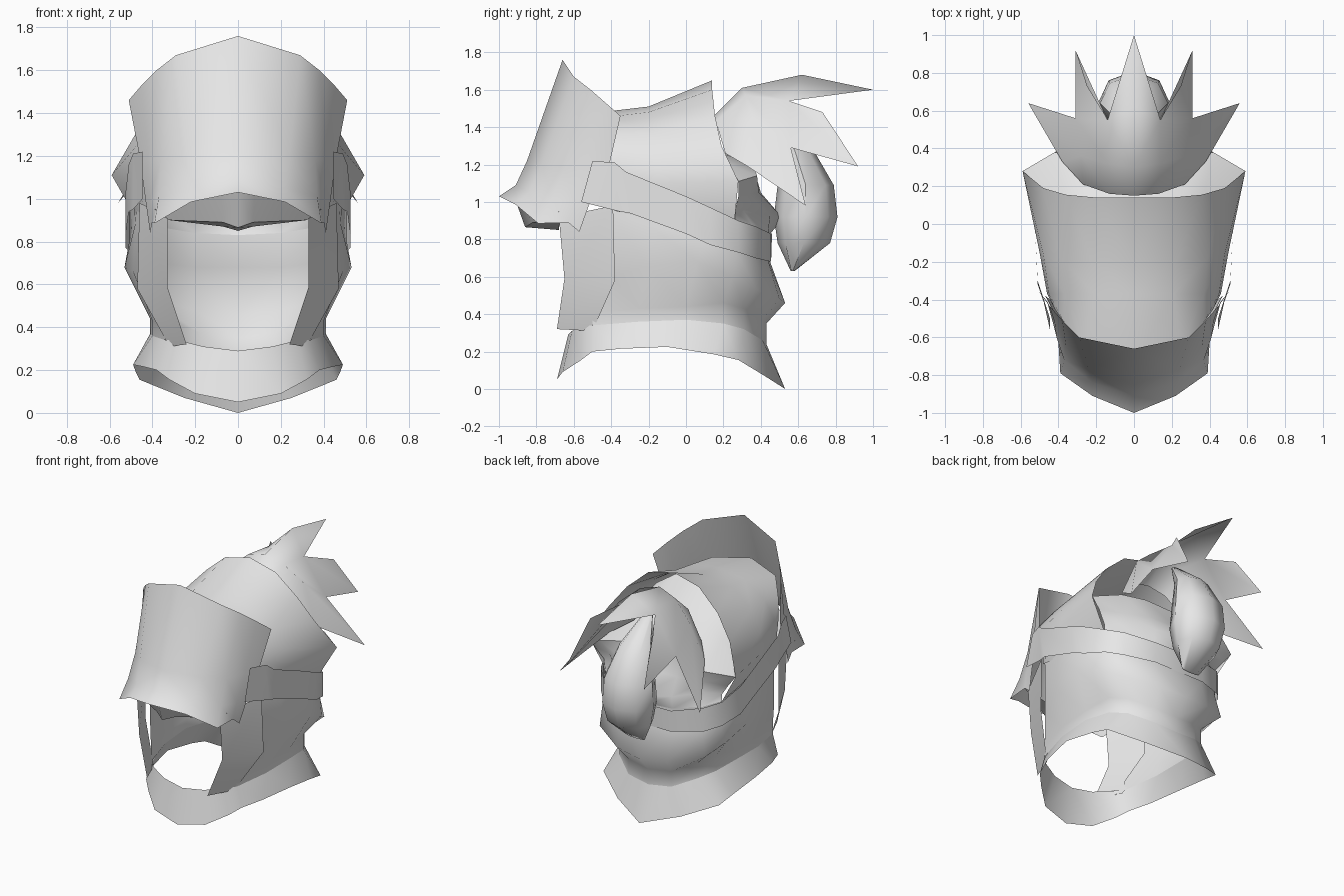
import bpy
import bmesh
from math import cos, sin, pi, radians
from mathutils import Vector

# Remove the default cube
cube = bpy.data.objects.get("Cube")
if cube:
    bpy.data.objects.remove(cube, do_unlink=True)

# One plain grey for the whole helmet
GREY = (.8, .8, .8, 1)
grey = bpy.data.materials.new("plain_grey")
grey.use_nodes = True
grey.diffuse_color = GREY
shader = next(n for n in grey.node_tree.nodes if n.type == 'BSDF_PRINCIPLED')
shader.inputs["Base Color"].default_value = GREY


def finish(name, bm, centre, mirrored=True, angle=50):
    """Mirror the half mesh, turn its faces outward and make a smooth object."""
    if mirrored:
        geometry = bm.verts[:] + bm.edges[:] + bm.faces[:]
        bmesh.ops.mirror(bm, geom=geometry, merge_dist=.001, axis='X')
        bmesh.ops.remove_doubles(bm, verts=bm.verts[:], dist=.001)
    bmesh.ops.recalc_face_normals(bm, faces=bm.faces[:])
    middle = Vector(centre)
    facing = sum(f.normal.dot(f.calc_center_median() - middle) * f.calc_area()
                 for f in bm.faces)
    if facing < 0:
        bmesh.ops.reverse_faces(bm, faces=bm.faces[:])
    mesh = bpy.data.meshes.new(name)
    bm.to_mesh(mesh)
    bm.free()
    mesh.materials.append(grey)
    obj = bpy.data.objects.new(name, mesh)
    bpy.context.collection.objects.link(obj)
    bpy.ops.object.select_all(action='DESELECT')
    obj.select_set(True)
    bpy.context.view_layer.objects.active = obj
    bpy.ops.object.shade_smooth_by_angle(angle=radians(angle))
    return obj


def sheet(name, rows, centre=(0, 0, .8), angle=50):
    """Join rows of points, given for the left half, into a mirrored sheet."""
    bm = bmesh.new()
    grid = [[bm.verts.new(point) for point in row] for row in rows]
    for upper, lower in zip(grid, grid[1:]):
        for i in range(len(upper) - 1):
            bm.faces.new((upper[i], upper[i + 1], lower[i + 1], lower[i]))
    return finish(name, bm, centre, angle=angle)


def panels(name, points, faces, centre=(0, 0, .8), angle=50):
    """Build a mirrored sheet from lettered points and faces spelled in letters."""
    bm = bmesh.new()
    verts = {letter: bm.verts.new(point) for letter, point in points.items()}
    for face in faces.split():
        bm.faces.new([verts[letter] for letter in face])
    return finish(name, bm, centre, angle=angle)


# Raised visor: top edge, middle, crease and flared lip
sheet("visor", [
    [(0, -.66, 1.76), (.29, -.6, 1.67), (.38, -.51, 1.6),
     (.45, -.43, 1.53), (.51, -.35, 1.46)],
    [(0, -.85, 1.22), (.24, -.77, 1.2), (.36, -.65, 1.18),
     (.42, -.52, 1.18), (.46, -.41, 1.2)],
    [(0, -.91, 1.09), (.22, -.84, 1.05), (.37, -.72, 1.01),
     (.41, -.6, 1), (.43, -.52, .98)],
    [(0, -1, 1.03), (.22, -.91, .985), (.39, -.79, .885),
     (.4, -.63, .89), (.41, -.57, .84)],
])

# Brow with a small nose point under the visor lip
sheet("brow", [
    [(0, -.93, 1.06), (.08, -.91, 1.05), (.39, -.68, .95)],
    [(0, -.86, .865), (.07, -.82, .89), (.32, -.68, .9)],
    [(0, -.68, .85), (.07, -.68, .87), (.32, -.66, .9)],
])

# Crown of the hood, as arches from the front to the open flared rim
sheet("hood_crown", [
    [(0, -.74, 1.42), (.25, -.66, 1.39), (.37, -.52, 1.32),
     (.42, -.45, 1.2), (.42, -.42, 1.08), (.42, -.42, .97)],
    [(0, -.37, 1.49), (.21, -.37, 1.46), (.37, -.37, 1.36),
     (.45, -.37, 1.22), (.46, -.37, 1.1), (.44, -.37, .95)],
    [(0, -.2, 1.51), (.22, -.2, 1.48), (.39, -.18, 1.37),
     (.48, -.16, 1.24), (.5, -.15, 1.1), (.48, -.15, .9)],
    [(0, .14, 1.65), (.2, .14, 1.6), (.36, .155, 1.46),
     (.48, .19, 1.3), (.59, .28, 1.11), (.47, .26, .9)],
])

# Skull cap inside the hood, running forward from the nape
nape_top = [(.59, .28, 1.11), (.42, .38, 1.14), (.2, .36, 1.19), (0, .34, 1.2)]
sheet("inner_cap", [
    nape_top,
    [(.5, .1, 1.16), (.36, .1, 1.25), (.2, .08, 1.31), (0, .06, 1.33)],
    [(.48, -.2, 1.2), (.37, -.2, 1.35), (.21, -.2, 1.46), (0, -.2, 1.49)],
], angle=80)

# Nape below the open rim, sloping out to a flange and back under
sheet("hood_nape", [
    nape_top,
    [(.53, .28, 1.03), (.38, .33, 1.04), (.2, .39, 1.05), (0, .4, 1.05)],
    [(.47, .26, .95), (.36, .31, .95), (.2, .45, .93), (0, .52, .91)],
    [(.47, .26, .89), (.38, .36, .87), (.2, .44, .84), (0, .45, .83)],
], angle=80)

# Lower shell: strap zone, bulge and neck, each from the cheek to the back
neck = [(.34, -.5, .34), (.4, -.25, .36), (.41, 0, .37), (.38, .2, .35),
        (.31, .31, .32), (.17, .41, .26), (0, .43, .24)]
sheet("lower_shell", [
    [(.42, -.41, 1.02), (.47, -.2, 1.02), (.51, .1, .97), (.47, .27, .9),
     (.38, .36, .87), (.2, .44, .84), (0, .45, .83)],
    [(.42, -.4, .93), (.48, -.2, .88), (.51, .1, .79), (.46, .27, .73),
     (.38, .36, .7), (.2, .44, .68), (0, .45, .68)],
    [(.42, -.4, .6), (.49, -.2, .66), (.53, .06, .68), (.49, .25, .6),
     (.42, .38, .53), (.2, .5, .48), (0, .53, .46)],
    [(x, y, z + (.07 if y < .2 else .11)) for x, y, z in neck],
    neck,
], angle=80)

# Flared collar that carries on round the chin
sheet("collar", [
    [(0, -.63, .29), (.16, -.61, .31), (.28, -.56, .34)] + neck,
    [(0, -.69, .05), (.2, -.66, .09), (.32, -.56, .155), (.38, -.5, .2),
     (.44, -.35, .215), (.49, -.1, .225), (.475, .15, .185),
     (.46, .28, .155), (.25, .42, .07), (0, .53, 0)],
])

# Cheek guards hanging from the visor
sheet("cheek_guards", [
    [(.46, -.39, .98), (.33, -.68, .92)],
    [(.47, -.38, .58), (.33, -.65, .59)],
    [(.32, -.5, .31), (.24, -.69, .32)],
], angle=30)

# Strap round the back: x, then y and z of the upper and of the lower edge
strap = [(.445, -.5, 1.22, -.56, 1), (.49, -.38, 1.21, -.36, .95),
         (.51, -.32, 1.16, -.3, .94), (.525, 0, 1.03, 0, .83),
         (.525, .13, .97, .13, .77), (.48, .28, .9, .28, .73),
         (.395, .37, .87, .37, .7), (.2, .455, .83, .455, .68),
         (0, .46, .83, .455, .68)]
sheet("strap", [
    [(x, y, top) for x, y, top, y_low, low in strap],
    [(x, y_low, low) for x, y, top, y_low, low in strap],
])

# Spiked crest that fans out behind the rim
panels("crest", dict(
    a=(0, .15, 1.46), b=(.13, .16, 1.43), c=(.27, .21, 1.26), d=(.38, .33, 1.19),
    e=(0, .3, 1.61), f=(.14, .32, 1.57), g=(.28, .36, 1.45),
    r=(0, .62, 1.68), t=(0, 1, 1.6), v=(.14, .55, 1.54),
    s=(.25, .73, 1.48), u=(.31, .92, 1.19), w=(.31, .56, 1.29),
    z=(.56, .64, .98)),
    "abfe bcgf cdg efvr rvt fgwv vwus gdzw", centre=(0, .4, 1.1), angle=100)

# Rounded tail under the crest: depth centre, height, half depth, half width
rings = [(.57, .63, .01, .07), (.63, .78, .14, .16), (.64, .92, .17, .19),
         (.64, 1.09, .15, .18), (.58, 1.28, .1, .12), (.42, 1.47, .02, .03)]
SIDES = 8
bm = bmesh.new()
loops = []
for y, z, depth, width in rings:
    turns = [2 * pi * i / SIDES for i in range(SIDES)]
    loops.append([bm.verts.new((width * cos(t), y + depth * sin(t), z))
                  for t in turns])
for low, high in zip(loops, loops[1:]):
    for i in range(SIDES):
        j = (i + 1) % SIDES
        bm.faces.new((low[i], low[j], high[j], high[i]))
bm.faces.new(loops[0])
bm.faces.new(loops[-1])
finish("tail", bm, (0, .6, 1), mirrored=False)
